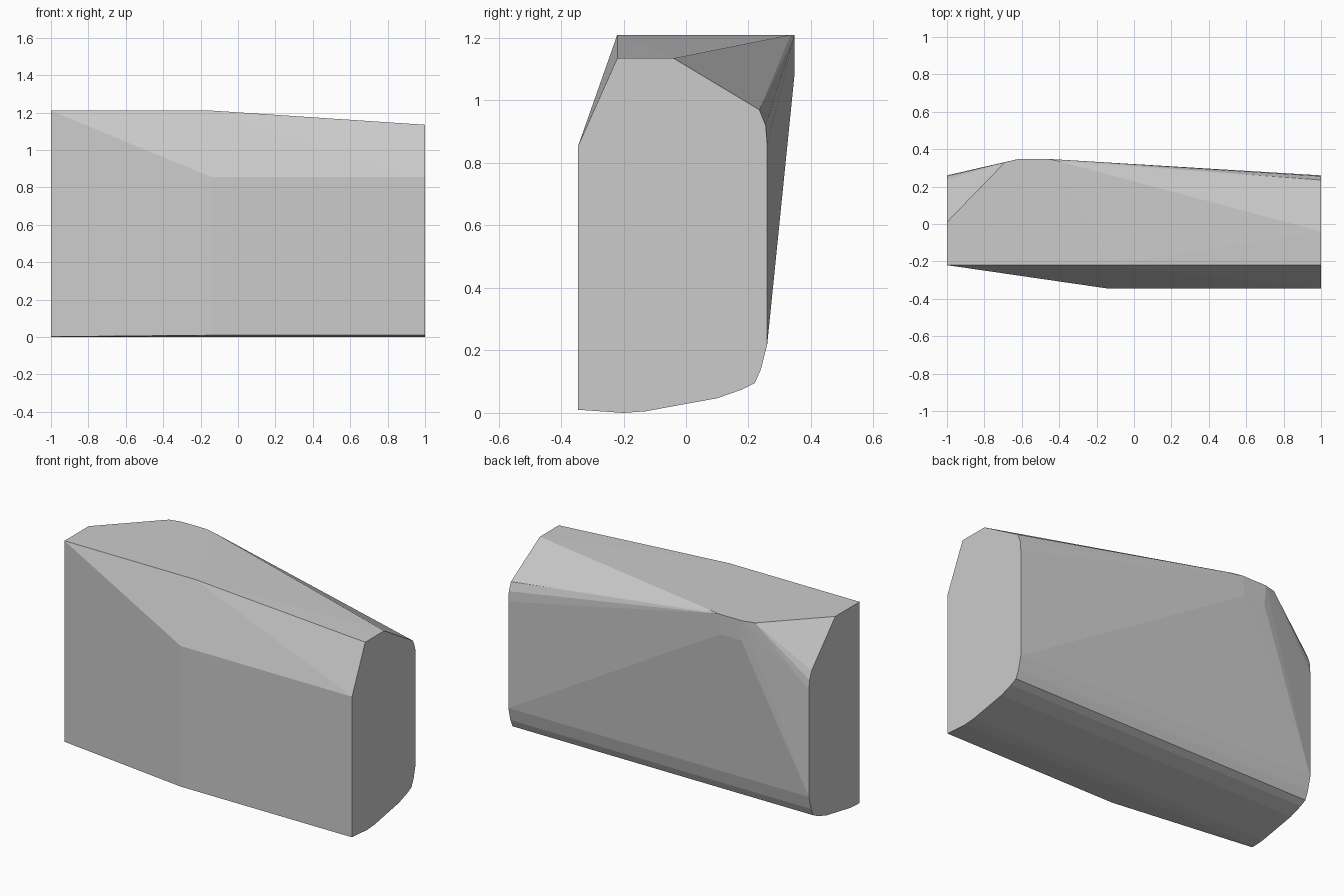
import bpy, bmesh

if "Cube" in bpy.data.objects:
    bpy.data.objects.remove(bpy.data.objects["Cube"])

# End outline (y, z), shared by both ends of the block
lower = [(-0.2, 0), (-0.13, 0.005), (0.1, 0.047), (0.18, 0.075), (0.22, 0.095),
         (0.24, 0.14), (0.26, 0.22), (0.26, 0.86), (0.255, 0.92), (0.235, 0.97)]

pts = []
# Right end with chamfered top
pts += [(1, y, z) for y, z in lower]
pts += [(1, -0.345, 0.01), (1, -0.345, 0.855), (1, -0.22, 1.135), (1, -0.04, 1.135)]
# Left end, narrower at the front and full height
pts += [(-1, y, z) for y, z in lower]
pts += [(-1, -0.22, 0.002), (-1, -0.22, 1.21), (-1, 0.01, 1.21)]
# Front bend and start of the sloping top
pts += [(-0.14, -0.345, 0.01), (-0.14, -0.345, 0.855), (-0.13, -0.22, 1.21)]
# Rounded bulge at the top of the back
pts += [(x, y, 1.21) for x, y in
        [(-0.69, 0.33), (-0.62, 0.347), (-0.46, 0.348), (-0.40, 0.335)]]
pts += [(-0.61, 0.347, 1.09), (-0.47, 0.348, 1.09)]

# Solid faceted block wrapped around the outline points
bm = bmesh.new()
for p in pts:
    bm.verts.new(p)
res = bmesh.ops.convex_hull(bm, input=bm.verts[:])
loose = [v for v in bm.verts if not v.link_faces]
bmesh.ops.delete(bm, geom=loose, context='VERTS')
bmesh.ops.dissolve_limit(bm, angle_limit=0.002, verts=bm.verts[:], edges=bm.edges[:])
bmesh.ops.recalc_face_normals(bm, faces=bm.faces[:])
mesh = bpy.data.meshes.new("faceted_block")
bm.to_mesh(mesh)
bm.free()

grey = bpy.data.materials.new("light grey")
grey.diffuse_color = (0.6, 0.6, 0.6, 1)
grey.use_nodes = True
grey.node_tree.nodes["Principled BSDF"].inputs["Base Color"].default_value = grey.diffuse_color
mesh.materials.append(grey)
block = bpy.data.objects.new("faceted_block", mesh)
bpy.context.collection.objects.link(block)
